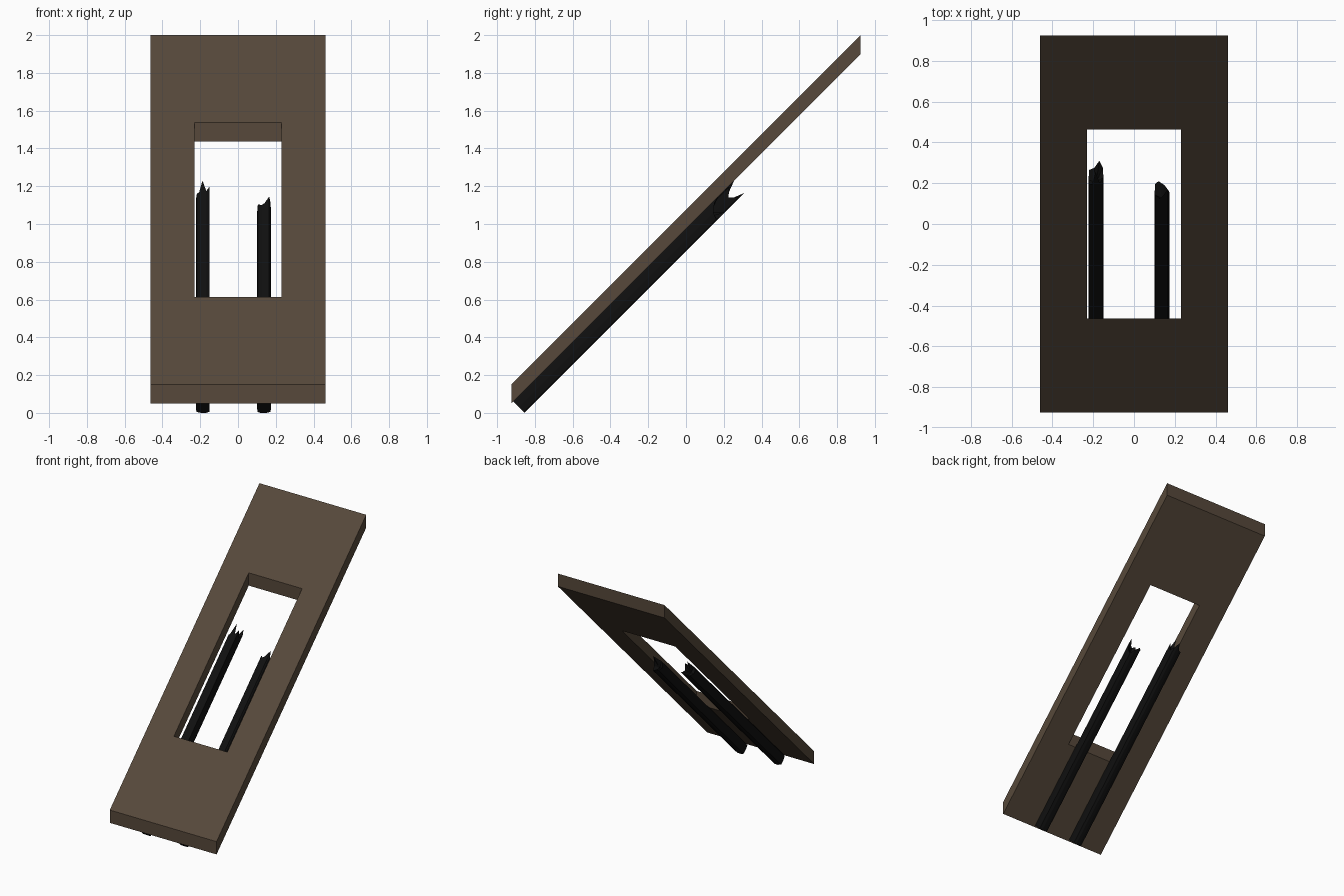
import bpy, bmesh

if "Cube" in bpy.data.objects:
    bpy.data.objects.remove(bpy.data.objects["Cube"])


def material(name, color):
    m = bpy.data.materials.new(name)
    m.diffuse_color = (*color, 1.0)
    m.use_nodes = True
    m.node_tree.nodes["Principled BSDF"].inputs["Base Color"].default_value = m.diffuse_color
    return m


def make_object(name, bm, mat):
    bmesh.ops.recalc_face_normals(bm, faces=bm.faces)
    me = bpy.data.meshes.new(name)
    bm.to_mesh(me)
    bm.free()
    me.materials.append(mat)
    ob = bpy.data.objects.new(name, me)
    bpy.context.collection.objects.link(ob)
    return ob


brown = material("brown panel", (0.095, 0.066, 0.043))
black = material("charred wood", (0.005, 0.005, 0.005))

# Leaning panel: a sheared slab with a rectangular opening
HALF_X, HALF_Y, THICK = 0.462, 0.925, 0.10
bm = bmesh.new()


def slab_vert(x, y, top):
    return bm.verts.new((x, y, y + 1.075 - (0 if top else THICK)))


corners = [(-1, -1), (1, -1), (1, 1), (-1, 1)]
rings = {}
for top in (True, False):
    for scale in (1.0, 0.5):
        rings[top, scale] = [slab_vert(sx * HALF_X * scale, sy * HALF_Y * scale, top)
                             for sx, sy in corners]
for a, b in (((True, 1.0), (True, 0.5)), ((False, 1.0), (False, 0.5)),
             ((True, 1.0), (False, 1.0)), ((True, 0.5), (False, 0.5))):
    ra, rb = rings[a], rings[b]
    for i in range(4):
        j = (i + 1) % 4
        bm.faces.new((ra[i], ra[j], rb[j], rb[i]))
make_object("leaning_panel", bm, brown)


# Broken beams under the panel: section points are (x, depth, broken length)
def beam(name, section, dip):
    bm = bmesh.new()

    def point(x, k, s):
        return bm.verts.new((x, -0.915 + s + k, 0.06 + s - k))

    start = [point(x, k, 0) for x, k, s in section]
    end = [point(x, k, s) for x, k, s in section]
    n = len(section)
    cx = sum(p[0] for p in section) / n
    centre = point(cx, 0.03, dip)
    bm.faces.new(start)
    for i in range(n):
        j = (i + 1) % n
        bm.faces.new((start[i], start[j], end[j], end[i]))
        bm.faces.new((end[i], end[j], centre))
    make_object(name, bm, black)


beam("left_beam", [(-0.218, 0.006, 1.105), (-0.205, 0.0, 1.11), (-0.188, 0.0, 1.17),
                   (-0.168, 0.0, 1.115), (-0.152, 0.004, 1.14), (-0.150, 0.03, 1.11),
                   (-0.152, 0.055, 1.135), (-0.170, 0.06, 1.165), (-0.195, 0.06, 1.13),
                   (-0.220, 0.055, 1.125), (-0.223, 0.03, 1.10)], 1.09)
beam("right_beam", [(0.105, 0.006, 1.05), (0.125, 0.0, 1.04), (0.140, 0.0, 1.05),
                    (0.165, 0.0, 1.085), (0.172, 0.006, 1.06), (0.175, 0.03, 1.03),
                    (0.172, 0.055, 1.02), (0.150, 0.06, 1.045), (0.120, 0.06, 1.065),
                    (0.103, 0.055, 1.055), (0.101, 0.03, 1.03)], 1.01)
